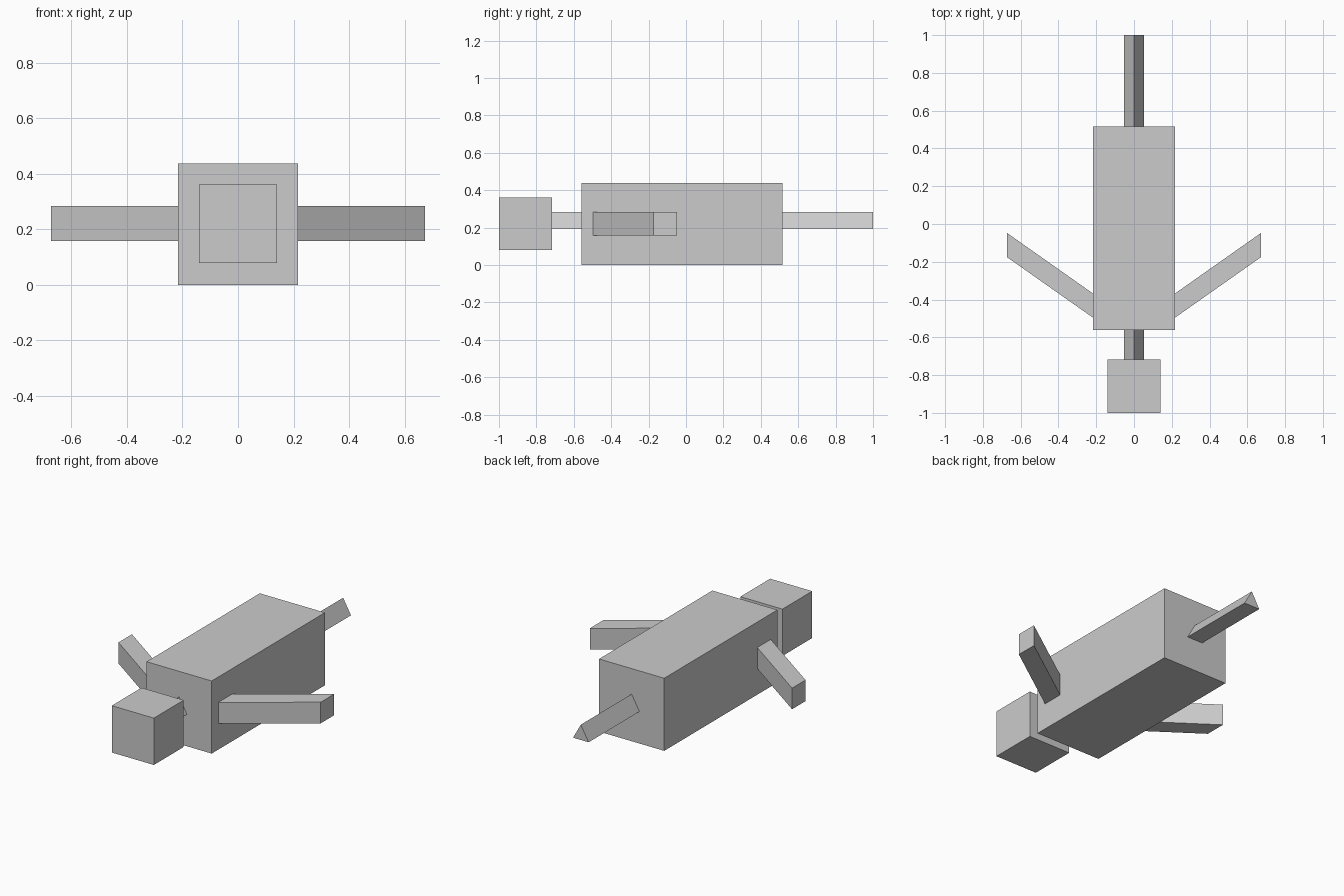
import bpy
import bmesh
from mathutils import Vector

# Remove the default cube
cube = bpy.data.objects.get("Cube")
if cube:
    bpy.data.objects.remove(cube, do_unlink=True)

# Single flat colour
grey = bpy.data.materials.new("light_grey")
grey.use_nodes = True
colour = (0.6, 0.6, 0.6, 1.0)
grey.diffuse_color = colour
grey.node_tree.nodes["Principled BSDF"].inputs["Base Color"].default_value = colour


def prism(name, profile, offset):
    """Extrude a closed flat profile along an offset vector."""
    bm = bmesh.new()
    base = bm.faces.new([bm.verts.new(p) for p in profile])
    result = bmesh.ops.extrude_face_region(bm, geom=[base], use_keep_orig=True)
    moved = [v for v in result["geom"] if isinstance(v, bmesh.types.BMVert)]
    bmesh.ops.translate(bm, verts=moved, vec=Vector(offset))
    bmesh.ops.recalc_face_normals(bm, faces=bm.faces)
    mesh = bpy.data.meshes.new(name)
    bm.to_mesh(mesh)
    bm.free()
    mesh.materials.append(grey)
    obj = bpy.data.objects.new(name, mesh)
    bpy.context.collection.objects.link(obj)
    return obj


def box(name, half_width, y0, y1, z0, z1):
    w = half_width
    return prism(name, [(-w, y0, z0), (w, y0, z0), (w, y0, z1), (-w, y0, z1)],
                 (0, y1 - y0, 0))


def ridge_rod(name, y0, y1):
    """Three-sided rod with its ridge on top."""
    return prism(name, [(-0.052, y0, 0.192), (0.052, y0, 0.192), (0, y0, 0.284)],
                 (0, y1 - y0, 0))


# Body and head
box("body", 0.217, -0.56, 0.517, 0, 0.437)
box("head", 0.14, -1.0, -0.717, 0.079, 0.361)

# Neck and tail
ridge_rod("neck", -0.717, -0.56)
ridge_rod("tail", 0.517, 1.0)

# Swept-back arms, their ends parallel to the body sides
for name, side in (("left_arm", 1), ("right_arm", -1)):
    x = side * 0.217
    prism(name, [(x, -0.496, 0.157), (x, -0.368, 0.157),
                 (x, -0.368, 0.284), (x, -0.496, 0.284)],
          (side * 0.456, 0.321, 0))
